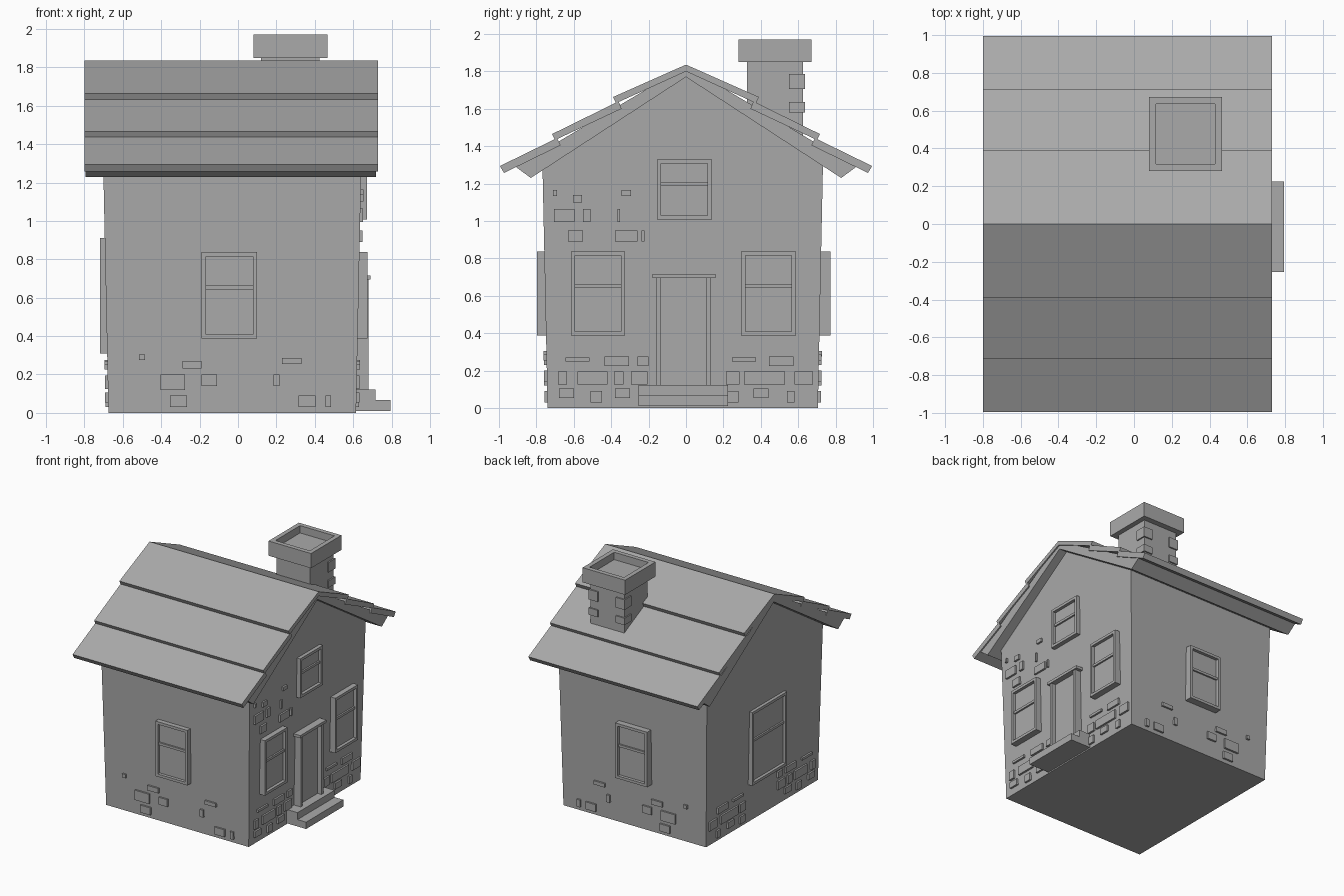
import bpy, bmesh

if "Cube" in bpy.data.objects:
    bpy.data.objects.remove(bpy.data.objects["Cube"], do_unlink=True)

# One plain grey for the whole house
grey = bpy.data.materials.new("plain_grey")
grey.use_nodes = True
COLOUR = (0.4, 0.4, 0.4, 1)
grey.diffuse_color = COLOUR
grey.node_tree.nodes["Principled BSDF"].inputs["Base Color"].default_value = COLOUR


def finish(name, bm):
    bmesh.ops.recalc_face_normals(bm, faces=bm.faces)
    mesh = bpy.data.meshes.new(name)
    bm.to_mesh(mesh)
    bm.free()
    mesh.materials.append(grey)
    obj = bpy.data.objects.new(name, mesh)
    bpy.context.scene.collection.objects.link(obj)
    return obj


def boxes(name, parts):
    """One object from boxes given as (x range, y range, z range)."""
    bm = bmesh.new()
    for ranges in parts:
        cube = bmesh.ops.create_cube(bm, size=1)
        for v in cube["verts"]:
            for axis, (low, high) in enumerate(ranges):
                v.co[axis] = high if v.co[axis] > 0 else low
    return finish(name, bm)


def prism(name, outlines, x_range):
    """Extrude y-z outlines along x."""
    bm = bmesh.new()
    low, high = x_range
    for outline in outlines:
        face = bm.faces.new([bm.verts.new((low, y, z)) for y, z in outline])
        moved = bmesh.ops.extrude_face_region(bm, geom=[face])["geom"]
        # the source face stays as the closing cap
        for v in moved:
            if isinstance(v, bmesh.types.BMVert):
                v.co.x = high
        if not face.is_valid:
            continue
    return finish(name, bm)


# Walls lean slightly outwards: distance at the ground per side
BASE = {"front": 0.74, "back": 0.705, "right": 0.615, "left": 0.675}
LEAN = 0.021


def wall(side, z):
    return BASE[side] + LEAN * z


def on_wall(side, u, z, d):
    """Box placed on a side: u along the wall, d outward distance."""
    if side in ("front", "left"):
        d = (-d[1], -d[0])
    return (u, d, z) if side in ("front", "back") else (d, u, z)


# House body
EAVE = 1.3
body = prism("walls", [[(-wall("front", 0), 0), (wall("back", 0), 0),
                        (wall("back", EAVE), EAVE), (0, 1.79),
                        (-wall("front", EAVE), EAVE - 0.01)]], (-1, 1))
for v in body.data.vertices:
    v.co.x = wall("right", v.co.z) if v.co.x > 0 else -wall("left", v.co.z)


# Roof: a base slab and three overlapping courses on each slope
def both_slopes(outline):
    return [outline, [(-y, z) for y, z in outline]]


prism("roof_base", both_slopes([(0, 1.83), (0.909, 1.289), (0.83, 1.23), (0, 1.77)]),
      (-0.795, 0.72))
COURSES = {
    "upper": [(0, 1.836), (0.39, 1.663), (0.374, 1.63), (0, 1.8)],
    "middle": [(0.36, 1.64), (0.716, 1.465), (0.7, 1.433), (0.345, 1.6)],
    "lower": [(0.69, 1.443), (0.995, 1.294), (0.973, 1.257), (0.67, 1.405)],
}
for label, outline in COURSES.items():
    prism("roof_course_" + label, both_slopes(outline), (-0.8, 0.73))


# Windows: raised frame, cross bar and recessed panes
def window(name, side, u, z, out):
    (a, b), (low, high) = u, z
    rim = 0.022
    back = wall(side, low) - 0.02
    bar = low + 0.59 * (high - low)
    d = (back, out)
    boxes(name, [
        on_wall(side, (a, a + rim), z, d),
        on_wall(side, (b - rim, b), z, d),
        on_wall(side, (a + rim, b - rim), (low, low + rim), d),
        on_wall(side, (a + rim, b - rim), (high - rim, high), d),
        on_wall(side, (a + rim, b - rim), (bar - 0.01, bar + 0.01), (back, out - 0.012)),
        on_wall(side, (a + rim, b - rim), (low + rim, high - rim), (back, out - 0.025)),
    ])


HEIGHT = (0.387, 0.837)
window("front_window", "front", (-0.19, 0.1), HEIGHT, 0.797)
window("back_window", "back", (-0.19, 0.1), HEIGHT, 0.773)
window("right_window_near", "right", (-0.615, -0.325), HEIGHT, 0.675)
window("right_window_far", "right", (0.295, 0.587), HEIGHT, 0.675)
window("right_window_upper", "right", (-0.155, 0.138), (1.007, 1.33), 0.672)
window("left_window", "left", (-0.28, 0.17), (0.31, 0.91), 0.72)

# Door with posts, lintel and two steps
boxes("door", [((0.6, 0.645), (-0.135, 0.11), (0.1, 0.695))])
boxes("door_frame", [
    ((0.6, 0.68), (-0.16, -0.135), (0.1, 0.695)),
    ((0.6, 0.68), (0.108, 0.132), (0.1, 0.695)),
    ((0.6, 0.69), (-0.18, 0.157), (0.695, 0.717)),
])
boxes("door_steps", [
    ((0.6, 0.717), (-0.255, 0.225), (0.01, 0.123)),
    ((0.6, 0.795), (-0.255, 0.225), (0.01, 0.066)),
])


# Raised bricks: rows of (centre, width) in hundredths, keyed by (height, thickness)
def bricks(name, side, rows):
    parts = []
    for (z, h), row in rows.items():
        for u, w in row:
            d = wall(side, z / 100)
            parts.append(on_wall(side, ((u - w / 2) / 100, (u + w / 2) / 100),
                                 ((z - h / 2) / 100, (z + h / 2) / 100),
                                 (d - 0.02, d + 0.015)))
    boxes(name, parts)


LOW_ROWS = {
    (6, 6): [(-48, 6), (25, 6), (56, 4)],
    (8, 5): [(-64, 8), (-34, 8), (40, 8)],
    (16, 7): [(-66, 5), (-50, 16), (-36, 5), (-25, 9), (25, 7), (42, 22), (63, 10)],
    (25, 5): [(-37, 13), (-23, 6), (51, 13)],
    (26, 2): [(-58, 13), (31, 13)],
}
HIGH_ROWS = {
    (115, 3): [(-70, 2), (-32, 5)],
    (112, 4): [(-58, 5)],
    (103, 7): [(-65, 11), (-53, 4), (-36, 1.5)],
    (92, 6): [(-59, 8), (-32, 12), (-23, 1.5)],
}
END_ROWS = {
    (6, 6): [(-31, 9), (36, 9), (47, 3)],
    (16, 8): [(-34, 13)],
    (17, 6): [(-15, 8), (20, 3)],
    (25, 4): [(-24, 10)],
    (27, 3): [(28, 10)],
    (29, 3): [(-50, 3)],
}
for side in ("right", "left"):
    bricks(side + "_low_bricks", side, LOW_ROWS)
bricks("right_high_bricks", "right", HIGH_ROWS)
for side in ("front", "back"):
    bricks(side + "_bricks", side, END_ROWS)

# Chimney: shaft, corner bricks and hollow cap
boxes("chimney_shaft", [((0.12, 0.425), (0.325, 0.626), (1.4, 1.86))])
boxes("chimney_bricks", [
    (x, (0.55, 0.637), z)
    for x in ((0.11, 0.19), (0.355, 0.436))
    for z in ((1.705, 1.787), (1.58, 1.637))
])
CAP = (1.85, 1.97)
boxes("chimney_cap", [
    ((0.08, 0.117), (0.28, 0.672), CAP),
    ((0.428, 0.465), (0.28, 0.672), CAP),
    ((0.117, 0.428), (0.28, 0.317), CAP),
    ((0.117, 0.428), (0.635, 0.672), CAP),
    ((0.117, 0.428), (0.317, 0.635), (1.85, 1.91)),
])
